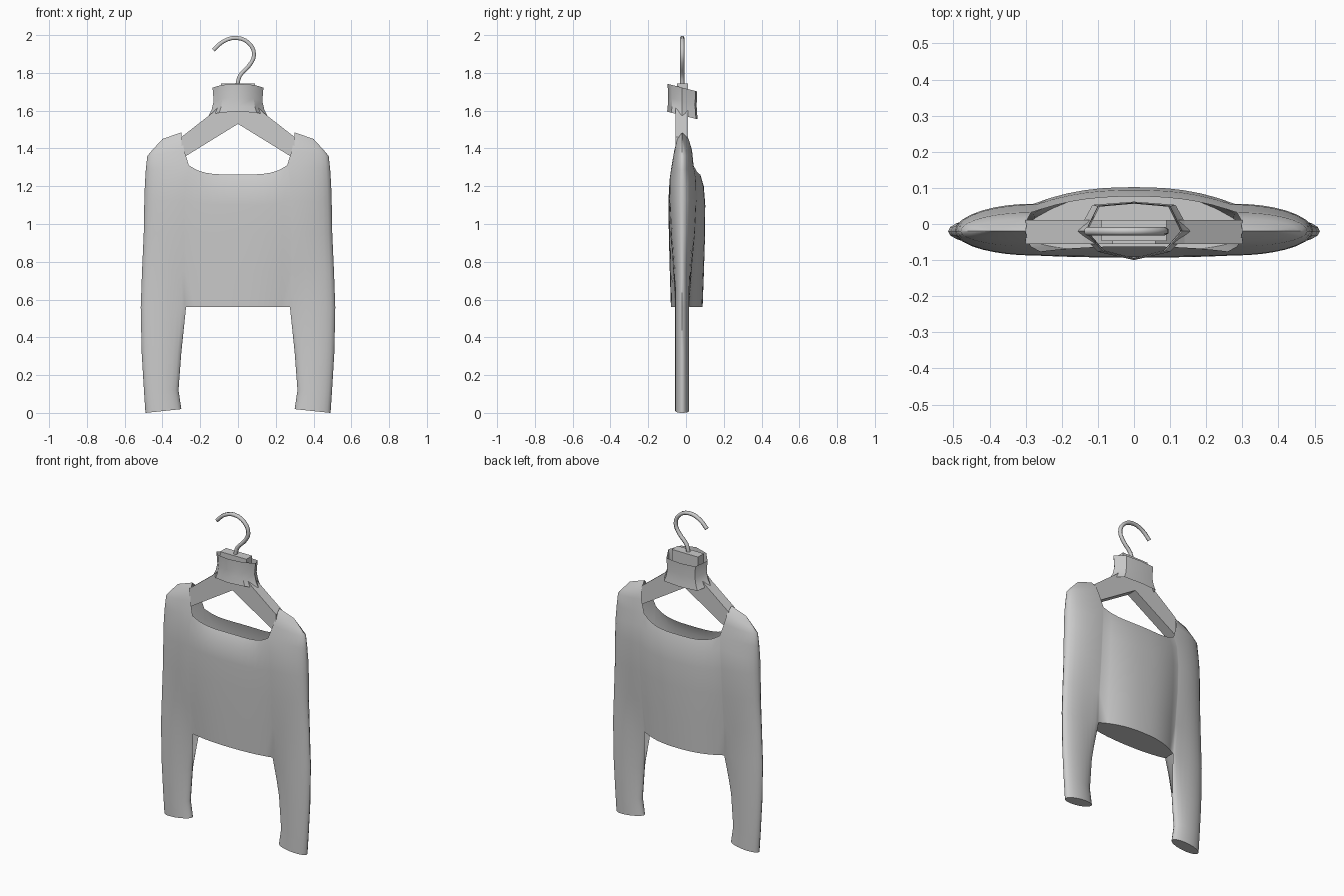
import bpy, bmesh, math
from mathutils import Vector

if "Cube" in bpy.data.objects:
    bpy.data.objects.remove(bpy.data.objects["Cube"])

grey = bpy.data.materials.new("soft grey")
grey.use_nodes = True
grey.diffuse_color = (0.6, 0.6, 0.6, 1)
grey.node_tree.nodes["Principled BSDF"].inputs["Base Color"].default_value = (0.6, 0.6, 0.6, 1)
MID = -0.02  # depth of the garment's centre plane


def finish(name, bm, angle=None):
    bmesh.ops.remove_doubles(bm, verts=bm.verts, dist=0.0008)
    bmesh.ops.recalc_face_normals(bm, faces=bm.faces)
    mesh = bpy.data.meshes.new(name)
    bm.to_mesh(mesh)
    bm.free()
    mesh.materials.append(grey)
    ob = bpy.data.objects.new(name, mesh)
    bpy.context.collection.objects.link(ob)
    if angle:
        bpy.ops.object.select_all(action='DESELECT')
        ob.select_set(True)
        bpy.context.view_layer.objects.active = ob
        bpy.ops.object.shade_smooth_by_angle(angle=math.radians(angle))
    return ob


def sheet(bm, rows):
    grid = [[bm.verts.new(p) for p in row] for row in rows]
    for a, b in zip(grid, grid[1:]):
        for i in range(len(a) - 1):
            bm.faces.new((a[i], a[i + 1], b[i + 1], b[i]))


def cap(bm, front, back):
    sheet(bm, [front, back])


# Sleeve and shoulder rows: inner x, inner z, outer x, outer z, front depth, back depth
SLEEVE = [
    (0.300, 0.02, 0.490, 0.00, 0, 0),
    (0.315, 0.12, 0.498, 0.12, 0, 0),
    (0.300, 0.32, 0.510, 0.32, 0, 0),
    (0.275, 0.56, 0.515, 0.56, 0.032, 0.036),
    (0.278, 0.75, 0.508, 0.75, 0.048, 0.050),
    (0.280, 0.95, 0.499, 0.95, 0.060, 0.068),
    (0.278, 1.12, 0.496, 1.12, 0.067, 0.076),
    (0.270, 1.24, 0.493, 1.21, 0.066, 0.074),
    (0.260, 1.31, 0.488, 1.29, 0.056, 0.060),
    (0.285, 1.39, 0.480, 1.36, 0.042, 0.052),
    (0.295, 1.45, 0.455, 1.39, 0.026, 0.034),
    (0.300, 1.485, 0.400, 1.45, 0, 0),
]
# Torso depth at the centre, one pair per row from the hem to the neckline
TORSO = [(0.060, 0.108), (0.066, 0.115), (0.071, 0.121),
         (0.073, 0.122), (0.070, 0.114), (0.042, 0.096)]
HEM = 3
TUBE = 0.037
N = 10


def sleeve_row(row, side):
    xi, zi, xo, zo, df, db = row
    a = df if side < 0 else db
    pts = []
    for i in range(N + 1):
        t = (1 - math.cos(math.pi * i / N)) / 2
        tube = TUBE * math.sqrt(max(0, 1 - (2 * t - 1) ** 2))
        d = max(tube if zi < 1.2 else 0, a * math.sqrt(1 - t * t))
        pts.append((xi + (xo - xi) * t, MID + side * d, zi + (zo - zi) * t))
    return pts


def torso_row(k, side):
    xi, zi, _, _, df, db = SLEEVE[HEM + k]
    edge = df if side < 0 else db
    centre = TORSO[k][0 if side < 0 else 1]
    middle = [0.56, 0.75, 0.95, 1.10, 1.20, 1.262][k]
    pts = []
    for i in range(7):
        t = i / 6
        d = centre + (edge - centre) * t ** 2.4
        pts.append((xi * t, MID + side * d, middle + (zi - middle) * t ** 4))
    return pts


# Sweater: front and back sheets that meet along the arms and shoulders
bm = bmesh.new()
for side in (-1, 1):
    sheet(bm, [sleeve_row(r, side) for r in SLEEVE])
    sheet(bm, [torso_row(k, side) for k in range(len(TORSO))])
# outer top corner of the shoulder
for side in (-1, 1):
    top = sleeve_row(SLEEVE[-1], side)[-1]
    below = [sleeve_row(SLEEVE[j], side)[-1] for j in (-2, -3)]
    bm.faces.new([bm.verts.new(p) for p in [top] + below])
cap(bm, sleeve_row(SLEEVE[0], -1), sleeve_row(SLEEVE[0], 1))
cap(bm, torso_row(0, -1), torso_row(0, 1))
bmesh.ops.dissolve_degenerate(bm, edges=bm.edges, dist=0.0005)
sweater = finish("sweater", bm, 50)
mirror = sweater.modifiers.new("Mirror", 'MIRROR')
mirror.use_clip = True

# Hanger arms: one chevron plate
half = [(0.30, 1.345), (0.30, 1.46), (0.14, 1.585), (0.06, 1.66)]
outline = [(0, 1.53)] + half + [(-x, z) for x, z in reversed(half)]
bm = bmesh.new()
face = bm.faces.new([bm.verts.new((x, -0.055, z)) for x, z in outline])
ext = bmesh.ops.extrude_face_region(bm, geom=[face])
bmesh.ops.translate(bm, vec=(0, 0.066, 0),
                    verts=[v for v in ext["geom"] if isinstance(v, bmesh.types.BMVert)])
finish("hanger_arms", bm)

# Hanger block in the middle
bm = bmesh.new()
bmesh.ops.create_cube(bm, size=1)
for v in bm.verts:
    v.co = Vector((v.co.x * 0.18, v.co.y * 0.058 - 0.018, 1.685 + v.co.z * 0.12))
finish("hanger_block", bm)

# Collar: faceted flared band, tilted down to the back
RING = [(0, -0.10), (0.10, -0.077), (0.155, -0.02), (0.115, 0.053),
        (0, 0.062), (-0.115, 0.053), (-0.155, -0.02), (-0.10, -0.077)]
bm = bmesh.new()
rows = []
for height, wide, deep in ((1.575, 1, 1), (1.605, 0.9, 0.96), (1.65, 0.83, 0.93), (1.722, 0.87, 0.97)):
    rows.append([(x * wide, MID + (y - MID) * deep, height - 0.25 * (y - MID))
                 for x, y in RING + RING[:1]])
sheet(bm, rows)
finish("collar", bm, 35)

# Hook: bent wire
PATH = [(-0.005, 1.73), (0.01, 1.785), (0.06, 1.84), (0.085, 1.895),
        (0.06, 1.955), (-0.01, 1.985), (-0.08, 1.965), (-0.13, 1.92)]
curve = bpy.data.curves.new("hook", 'CURVE')
curve.dimensions = '3D'
curve.bevel_depth = 0.012
curve.bevel_resolution = 1
curve.resolution_u = 3
curve.use_fill_caps = True
spline = curve.splines.new('BEZIER')
spline.bezier_points.add(len(PATH) - 1)
for p, (x, z) in zip(spline.bezier_points, PATH):
    p.co = (x, MID, z)
    p.handle_left_type = p.handle_right_type = 'AUTO'
curve.materials.append(grey)
hook = bpy.data.objects.new("hook", curve)
bpy.context.collection.objects.link(hook)
